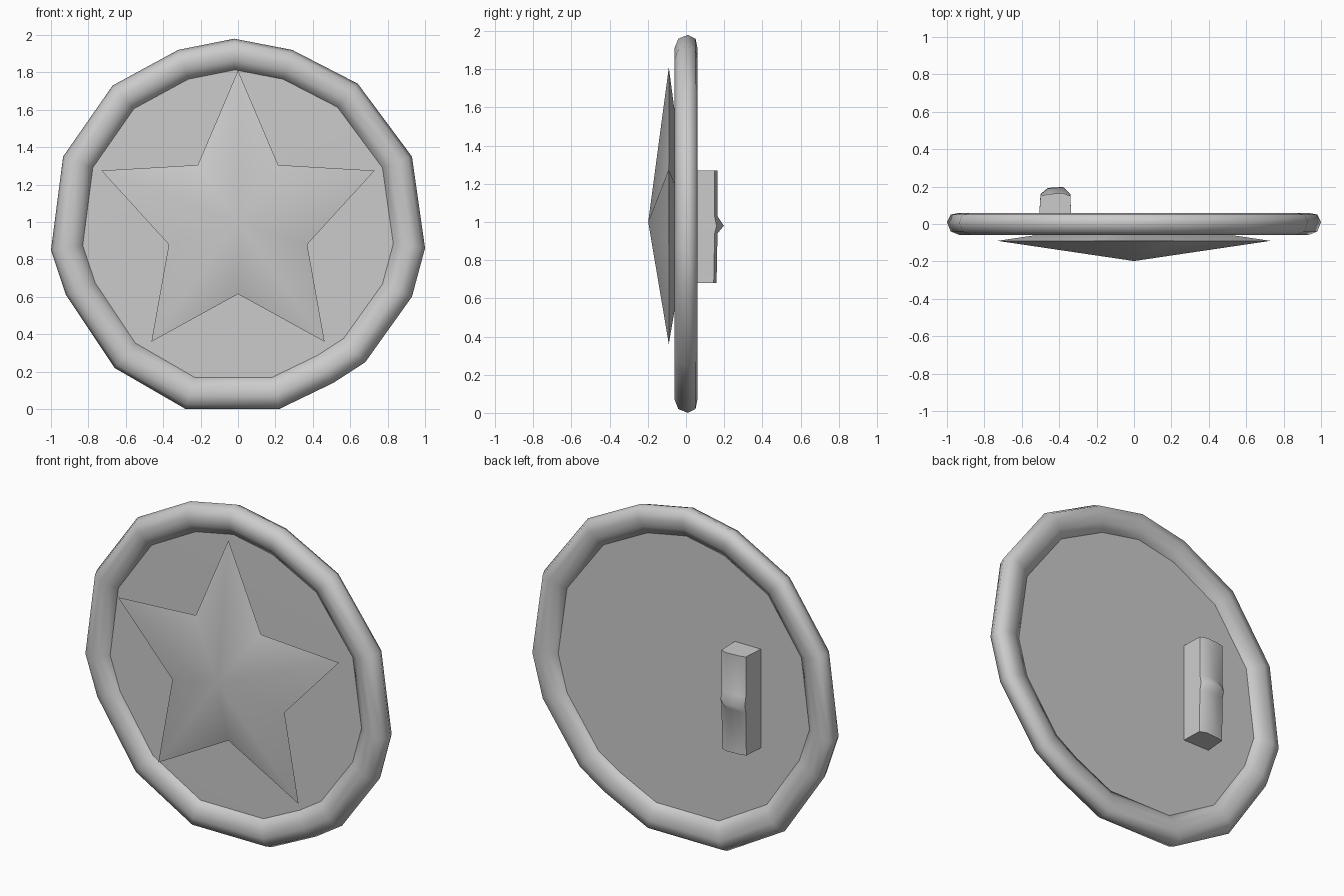
import bpy, bmesh, math

if "Cube" in bpy.data.objects:
    bpy.data.objects.remove(bpy.data.objects["Cube"])


def make_object(name, verts, faces, angle):
    me = bpy.data.meshes.new(name)
    me.from_pydata(verts, [], faces)
    bm = bmesh.new()
    bm.from_mesh(me)
    bmesh.ops.recalc_face_normals(bm, faces=bm.faces[:])
    bm.to_mesh(me)
    bm.free()
    ob = bpy.data.objects.new(name, me)
    bpy.context.collection.objects.link(ob)
    bpy.ops.object.select_all(action='DESELECT')
    ob.select_set(True)
    bpy.context.view_layer.objects.active = ob
    bpy.ops.object.shade_smooth_by_angle(angle=math.radians(angle))
    return ob


def bridge(rings, n, closed):
    """Quads joining successive rings of n points."""
    count = rings if closed else rings - 1
    return [(r * n + i, r * n + (i + 1) % n,
             ((r + 1) % rings) * n + (i + 1) % n, ((r + 1) % rings) * n + i)
            for r in range(count) for i in range(n)]


# Uneven hand-cut outline shared by the rim and the panel (x, z)
outline = [(-.02, 1.98), (.29, 1.92), (.64, 1.74), (.93, 1.35), (1.0, .86),
           (.93, .60), (.68, .25), (.51, .14), (.22, 0), (-.28, 0),
           (-.66, .22), (-.92, .61), (-1.0, .85), (-.935, 1.35),
           (-.67, 1.73), (-.32, 1.92)]
n = len(outline)


def ring(scale, y):
    return [(x * scale, y, 1 + (z - 1) * scale) for x, z in outline]


# Rounded rim
profile = [(.83, -.02), (.88, -.05), (.93, -.06), (.98, -.04), (1.0, .01),
           (.98, .05), (.93, .06), (.88, .05), (.83, .02)]
verts = [v for s, y in profile for v in ring(s, y)]
make_object("shield_rim", verts, bridge(len(profile), n, True), 60)

# Thin inner panel
verts = ring(.85, -.02) + ring(.85, .02) + [(0, -.025, 1), (0, .02, 1)]
faces = bridge(2, n, False)
for i in range(n):
    j = (i + 1) % n
    faces += [(i, j, 2 * n), (n + i, n + j, 2 * n + 1)]
make_object("shield_panel", verts, faces, 40)

# Five-pointed star, domed front and back
half = [(.215, 1.305), (.73, 1.275), (.37, .88), (.463, .36)]
points = [(0, 1.81)] + half + [(0, .615)] + [(-x, z) for x, z in reversed(half)]
m = len(points)
verts = [(x, -.09, z) for x, z in points] + [(0, -.198, 1), (0, .018, 1)]
faces = []
for i in range(m):
    j = (i + 1) % m
    faces += [(i, j, m), (i, j, m + 1)]
star = make_object("star", verts, faces, 60)
# crisp outline between front and back
for e in star.data.edges:
    if max(e.vertices) < m:
        e.use_edge_sharp = True

# Grip on the back, with a small knuckle midway
verts = []
for z, top, peak in [(.68, .145, .16), (.94, .15, .165), (.98, .16, .198),
                     (1.03, .15, .165), (1.27, .15, .165)]:
    verts += [(-.51, .0, z), (-.50, top, z), (-.46, peak - .005, z),
              (-.38, peak, z), (-.34, top, z), (-.335, .0, z)]
faces = bridge(5, 6, False) + [tuple(range(6)), tuple(range(24, 30))]
make_object("grip", verts, faces, 50)
